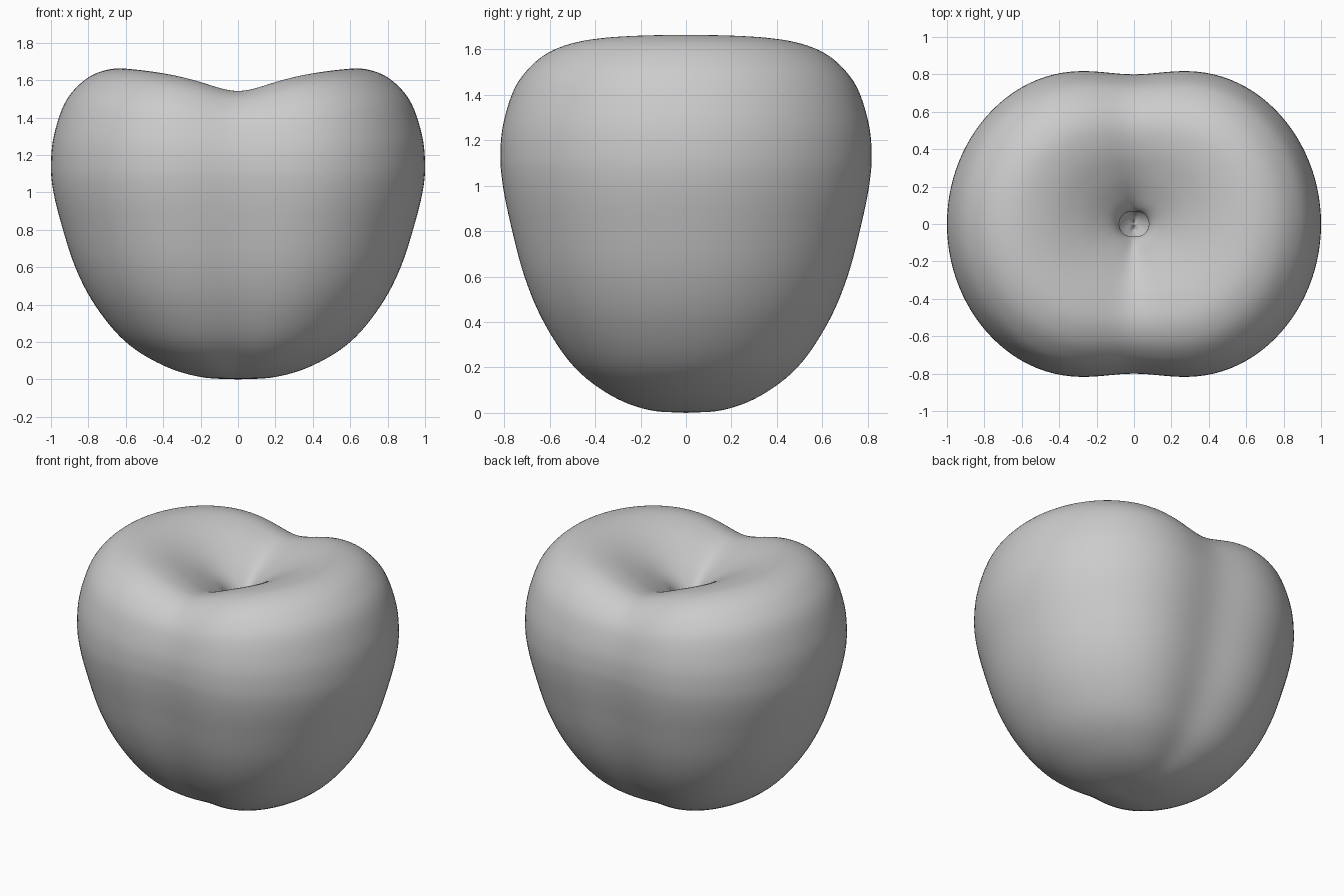
import bpy, bmesh, math
from mathutils import Vector

cube = bpy.data.objects.get("Cube")
if cube:
    bpy.data.objects.remove(cube, do_unlink=True)

SEGMENTS = 128
STEPS = 6          # subdivisions between profile points
CENTRE_Z = 1.06    # height about which the upper half is squashed

# Half outline: base, flank, rim, hollow, and narrow pit
PROFILE = [(0, 0), (.2, .013), (.4, .075), (.6, .2), (.76, .39), (.87, .6),
           (.95, .85), (.99, 1.02), (1, 1.15), (.985, 1.3), (.93, 1.47),
           (.85, 1.575), (.75, 1.64), (.62, 1.663), (.46, 1.63), (.3, 1.555),
           (.18, 1.475), (.11, 1.41), (.08, 1.35), (.085, 1.31), (.05, 1.25), (0, 1.2)]


def smooth_path(points):
    """Catmull-Rom curve through the points."""
    p = [Vector(q) for q in points]
    p = [2 * p[0] - p[1]] + p + [2 * p[-1] - p[-2]]
    path = []
    for a, b, c, d in zip(p, p[1:], p[2:], p[3:]):
        for i in range(STEPS):
            t = i / STEPS
            path.append(b + (c - a) * (t / 2)
                        + (2 * a - 5 * b + 4 * c - d) * (t * t / 2)
                        + (3 * b - a - 3 * c + d) * (t ** 3 / 2))
    return path + [p[-2]]


def lobe(angle):
    """Two-lobed outline: full width at the sides, pinched front and back."""
    c = math.cos(angle) ** 2
    return .8 + .2 * c * 1.335 / (c + .335)


def place(point, angle):
    r, z = point
    s = lobe(angle)
    if z > CENTRE_Z:
        z = CENTRE_Z + (z - CENTRE_Z) * s
    return (r * s * math.cos(angle), r * s * math.sin(angle), z)


# Fruit body: lobed sweep of the outline
path = smooth_path(PROFILE)
bm = bmesh.new()
angles = [2 * math.pi * i / SEGMENTS for i in range(SEGMENTS)]
rings = [[bm.verts.new(place(p, a)) for a in angles] for p in path[1:-1]]
base = bm.verts.new((0, 0, 0))
pit = bm.verts.new((0, 0, path[-1].y))
for i in range(SEGMENTS):
    j = (i + 1) % SEGMENTS
    bm.faces.new((base, rings[0][j], rings[0][i]))
    bm.faces.new((rings[-1][i], rings[-1][j], pit))
    for low, high in zip(rings, rings[1:]):
        bm.faces.new((low[i], low[j], high[j], high[i]))
bmesh.ops.recalc_face_normals(bm, faces=bm.faces)
for face in bm.faces:
    face.smooth = True

mesh = bpy.data.meshes.new("fruit_body")
bm.to_mesh(mesh)
bm.free()
body = bpy.data.objects.new("fruit_body", mesh)
bpy.context.collection.objects.link(body)

# Plain grey skin
grey = bpy.data.materials.new("plain_grey")
grey.use_nodes = True
colour = (.6, .6, .6, 1)
grey.diffuse_color = colour
grey.node_tree.nodes["Principled BSDF"].inputs["Base Color"].default_value = colour
mesh.materials.append(grey)
